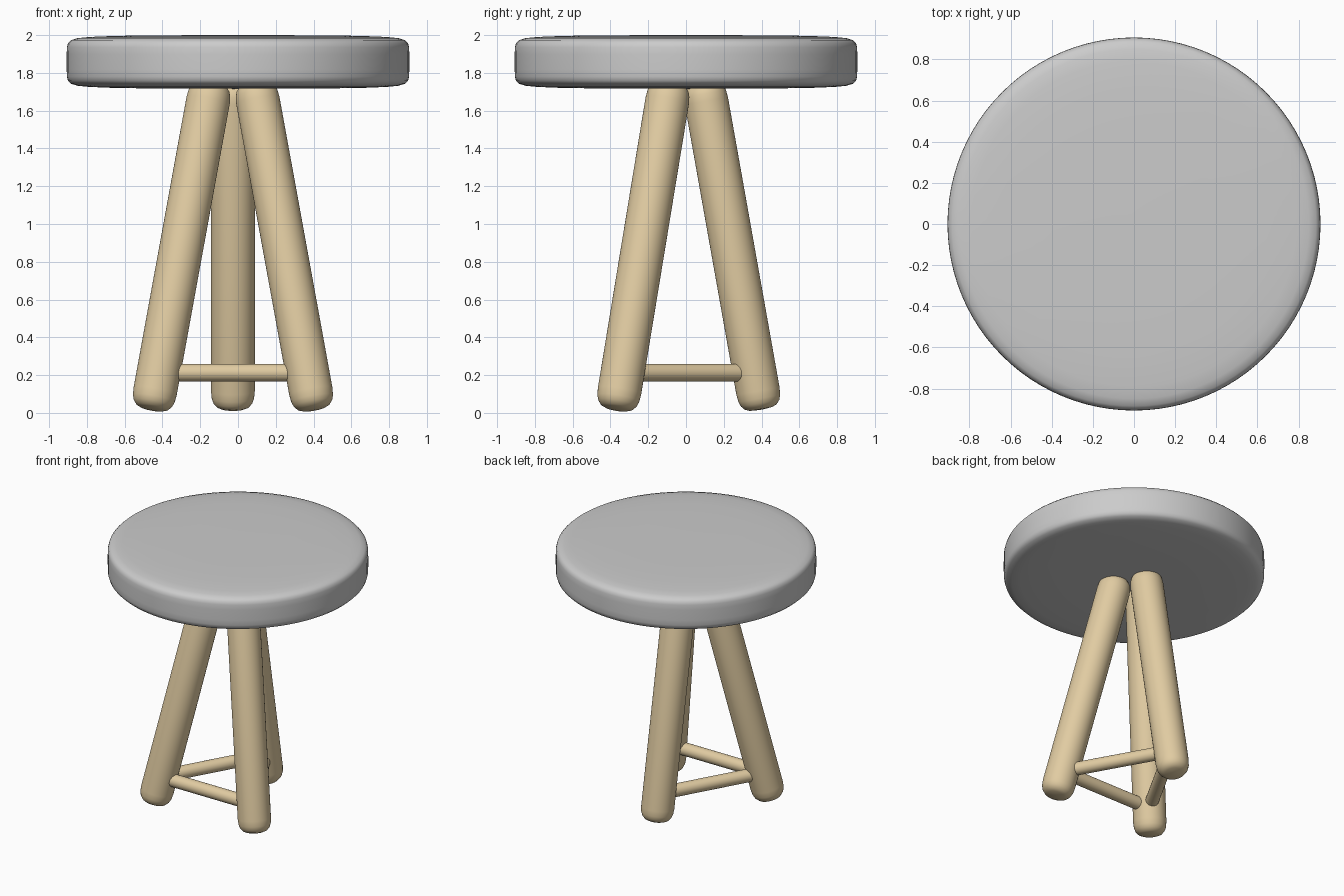
import bpy, bmesh, math
from mathutils import Vector

if "Cube" in bpy.data.objects:
    bpy.data.objects.remove(bpy.data.objects["Cube"])

wood = bpy.data.materials.new("wood")
wood.diffuse_color = (0.75, 0.6, 0.36, 1)
wood.use_nodes = True
wood.node_tree.nodes["Principled BSDF"].inputs["Base Color"].default_value = wood.diffuse_color


def turned(name, profile, base, axis, mat=None, segs=48):
    """Revolve (radius, height) points round an axis that starts at base."""
    bm = bmesh.new()
    rot = Vector((0, 0, 1)).rotation_difference(Vector(axis))
    rings = []
    for r, h in profile:
        rings.append([bm.verts.new(Vector(base) + rot @ Vector((
            r * math.cos(2 * math.pi * i / segs),
            r * math.sin(2 * math.pi * i / segs), h))) for i in range(segs)])
    for a, b in zip(rings, rings[1:]):
        for i in range(segs):
            j = (i + 1) % segs
            bm.faces.new((a[i], a[j], b[j], b[i]))
    bm.faces.new(rings[0][::-1])
    bm.faces.new(rings[-1])
    for f in bm.faces:
        f.smooth = True
    mesh = bpy.data.meshes.new(name)
    bm.to_mesh(mesh)
    bm.free()
    obj = bpy.data.objects.new(name, mesh)
    bpy.context.collection.objects.link(obj)
    if mat:
        mesh.materials.append(mat)
    return obj


# Seat: thick disc with soft rim and faintly domed faces
half = [(0.02, 0.142), (0.4, 0.141), (0.65, 0.138), (0.79, 0.132), (0.85, 0.126),
        (0.885, 0.115), (0.9, 0.1), (0.906, 0.078), (0.907, 0.04)]
seat_profile = [(r, -h) for r, h in half] + [(r, h) for r, h in reversed(half)]
turned("seat", seat_profile, (0, 0, 1.858), (0, 0, 1), segs=96)

# Legs: splayed round posts with rounded ends (point at z = 0.2, point at z = 1.6)
legs = {
    "front_left_leg": ((-0.423, -0.338), (-0.168, -0.108)),
    "front_right_leg": ((0.37, -0.338), (0.115, -0.108)),
    "back_leg": ((-0.027, 0.366), (-0.027, 0.117)),
}
cap = [(0.01, 0), (0.06, 0.004), (0.085, 0.014), (0.103, 0.035), (0.112, 0.06), (0.116, 0.1)]
for name, (low, high) in legs.items():
    a, b = Vector((*low, 0.2)), Vector((*high, 1.6))
    step = (b - a) / 1.4
    start, end = a - step * 0.183, b + step * 0.15
    length = (end - start).length
    profile = cap + [(r, length - h) for r, h in reversed(cap)]
    turned(name, profile, start, step, wood)

# Rungs: thin rods joining each pair of legs near the floor
foot = {n: Vector((*p[0], 0.213)) for n, p in legs.items()}
for name, m, n in (("front_rung", "front_left_leg", "front_right_leg"),
                   ("right_rung", "front_right_leg", "back_leg"),
                   ("left_rung", "back_leg", "front_left_leg")):
    d = foot[n] - foot[m]
    turned(name, [(0.047, 0.03), (0.047, d.length - 0.03)], foot[m], d, wood, 32)

# Keep the rod ends crisp
for obj in bpy.context.collection.objects:
    obj.select_set(True)
    bpy.context.view_layer.objects.active = obj
bpy.ops.object.shade_smooth_by_angle(angle=math.radians(40))
